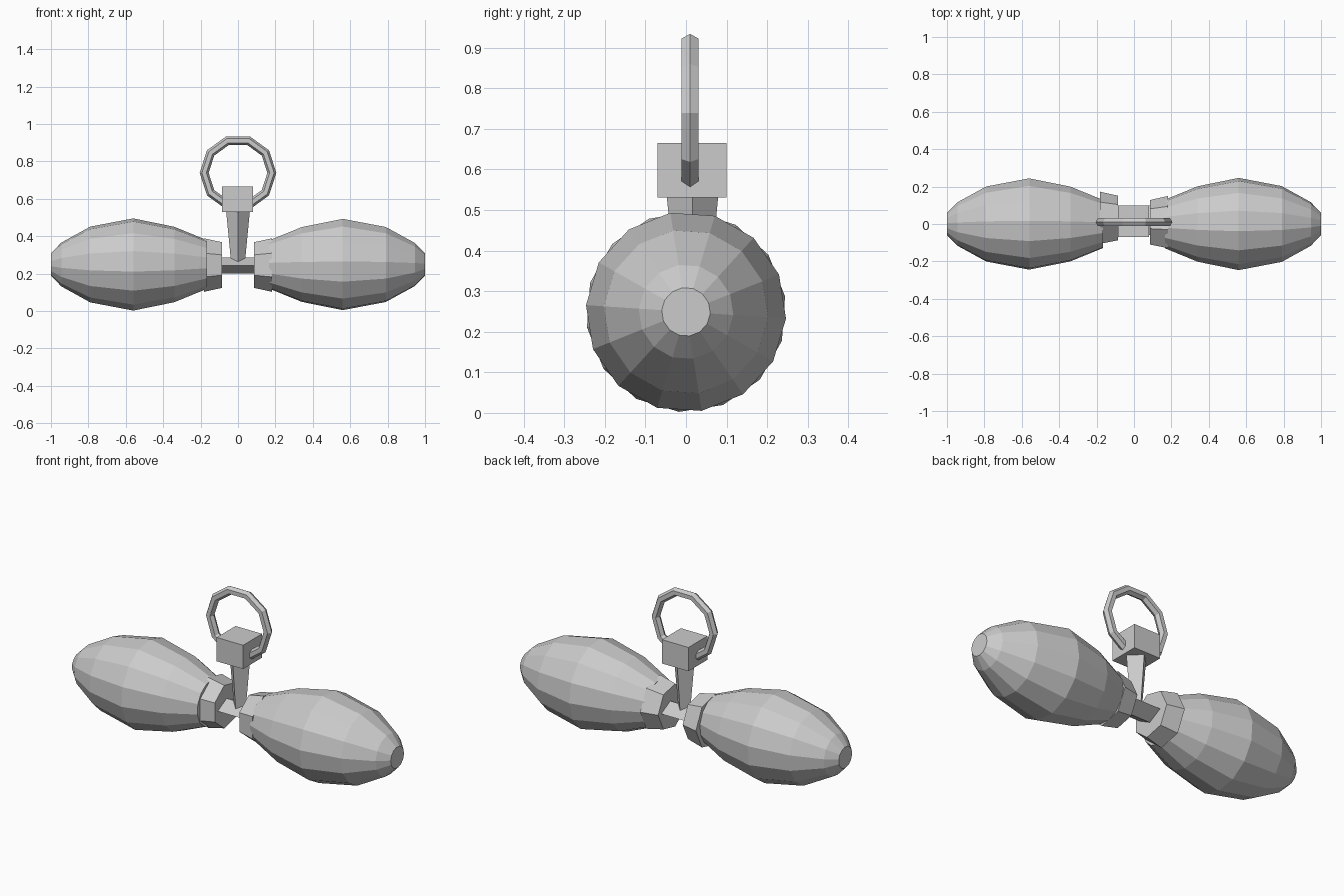
import bpy, bmesh, math

if "Cube" in bpy.data.objects:
    bpy.data.objects.remove(bpy.data.objects["Cube"])

AXIS_Z = 0.249  # height of the long axis


def build(name, rings, closed=False):
    """Skin a list of vertex rings; cap the ends unless the loop is closed."""
    bm = bmesh.new()
    loops = [[bm.verts.new(p) for p in ring] for ring in rings]
    n = len(loops[0])
    pairs = list(zip(loops, loops[1:]))
    if closed:
        pairs.append((loops[-1], loops[0]))
    for a, b in pairs:
        for i in range(n):
            j = (i + 1) % n
            bm.faces.new((a[i], a[j], b[j], b[i]))
    if not closed:
        bm.faces.new(loops[0])
        bm.faces.new(loops[-1])
    bmesh.ops.recalc_face_normals(bm, faces=bm.faces)
    mesh = bpy.data.meshes.new(name)
    bm.to_mesh(mesh)
    bm.free()
    obj = bpy.data.objects.new(name, mesh)
    bpy.context.collection.objects.link(obj)
    return obj


def ring_x(x, ry, rz, sides, phase, cy=0.0, cz=AXIS_Z):
    """Polygon around the x axis; phase in degrees, measured from +y."""
    angles = [math.radians(phase) + math.tau * i / sides for i in range(sides)]
    return [(x, cy + ry * math.cos(a), cz + rz * math.sin(a)) for a in angles]


def ring_z(z, r, sides, cx, cy):
    angles = [math.tau * i / sides for i in range(sides)]
    return [(cx + r * math.cos(a), cy + r * math.sin(a), z) for a in angles]


# Bulbs and collars, one pair on each side
bulb_profile = [(0.165, 0.13), (0.34, 0.202), (0.56, 0.247),
                (0.79, 0.203), (0.945, 0.117), (1.0, 0.06)]
for side, sign, phase, collar_y in (("right", 1, 99, 0.003), ("left", -1, 86, 0.026)):
    build(side + "_bulb",
          [ring_x(sign * x, r, r, 14, phase) for x, r in bulb_profile])
    build(side + "_collar",
          [ring_x(sign * x, r, r, 7, 0, collar_y, 0.246)
           for x, r in ((0.085, 0.125), (0.183, 0.147))])

# Diamond-section rod joining the collars
build("connecting_rod", [ring_x(x, 0.08, 0.043, 4, 0, 0.02, 0.243) for x in (-0.1, 0.1)])

# Tapered four-sided stem standing on the rod
build("stem", [ring_z(0.25, 0.036, 4, 0, 0.016), ring_z(0.54, 0.064, 4, 0, 0.016)])

# Block that holds the ring
bpy.ops.mesh.primitive_cube_add(size=1, location=(-0.002, 0.015, 0.598))
block = bpy.context.object
block.name = "ring_block"
block.scale = (0.166, 0.17, 0.135)

# Ten-sided hanging ring with a hexagonal section
ring_sections = []
for i in range(10):
    a = math.tau * i / 10
    section = []
    for k in range(6):
        t = math.tau * k / 6
        r = 0.181 + 0.024 * math.cos(t)
        section.append((r * math.cos(a), 0.01 + 0.024 * math.sin(t), 0.739 + r * math.sin(a)))
    ring_sections.append(section)
build("hanging_ring", ring_sections, closed=True)
